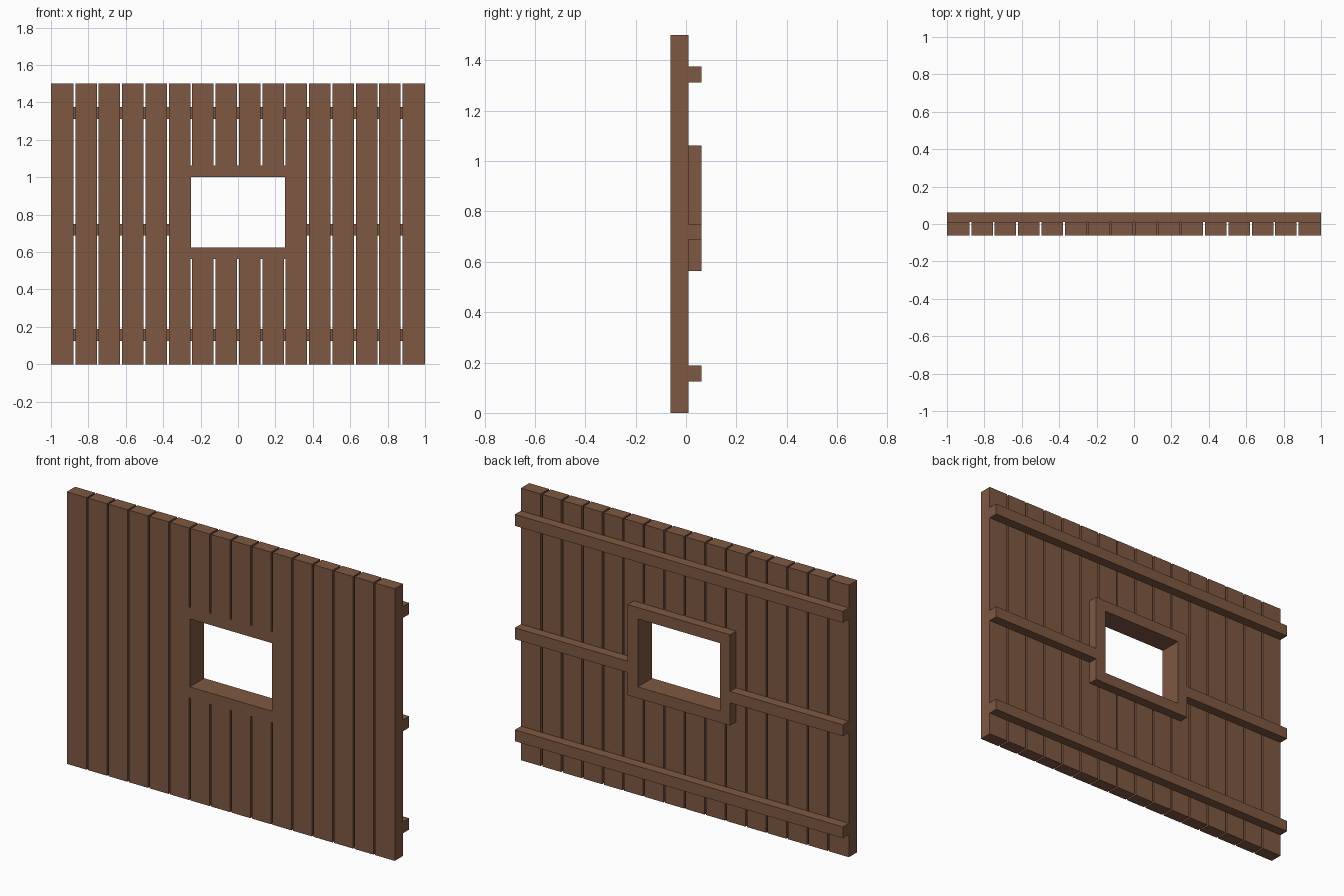
import bpy

if "Cube" in bpy.data.objects:
    bpy.data.objects.remove(bpy.data.objects["Cube"])

wood = bpy.data.materials.new("brown_wood")
wood.diffuse_color = (0.209, 0.098, 0.054, 1)
wood.use_nodes = True
wood.node_tree.nodes["Principled BSDF"].inputs["Base Color"].default_value = wood.diffuse_color

FRONT, MID, BACK = -0.0625, 0.0095, 0.0625   # depth layers
HEIGHT, PITCH, GAP = 1.5, 0.125, 0.01
WIN_X, WIN_LOW, WIN_TOP = 0.25, 0.625, 1.0   # window opening
TRIM = 0.0625


def box(name, x, y, z):
    """Axis-aligned box from (min, max) ranges."""
    verts = [(a, b, c) for a in x for b in y for c in z]
    faces = [(0, 1, 3, 2), (4, 6, 7, 5), (0, 4, 5, 1),
             (2, 3, 7, 6), (0, 2, 6, 4), (1, 5, 7, 3)]
    mesh = bpy.data.meshes.new(name)
    mesh.from_pydata(verts, [], faces)
    mesh.materials.append(wood)
    obj = bpy.data.objects.new(name, mesh)
    bpy.context.collection.objects.link(obj)
    return obj


# Vertical planks, split above and below the window
for i in range(16):
    left = -1 + i * PITCH
    x = (left + (GAP / 2 if i > 0 else 0), left + PITCH - (GAP / 2 if i < 15 else 0))
    if abs(left + PITCH / 2) < WIN_X:
        box("plank_lower", x, (FRONT, MID), (0, WIN_LOW - TRIM))
        box("plank_upper", x, (FRONT, MID), (WIN_TOP + TRIM, HEIGHT))
    else:
        box("plank", x, (FRONT, MID), (0, HEIGHT))


def ring(name, outer_x, y):
    """Four boards around the window opening."""
    box(name + "_head", (-outer_x, outer_x), y, (WIN_TOP, WIN_TOP + TRIM))
    box(name + "_sill", (-outer_x, outer_x), y, (WIN_LOW - TRIM, WIN_LOW))
    for x in ((-outer_x, -WIN_X), (WIN_X, outer_x)):
        box(name + "_jamb", x, y, (WIN_LOW, WIN_TOP))


# Window lining flush with the planks, and raised frame on the back
ring("window_lining", WIN_X + GAP / 2, (FRONT, MID))
ring("window_frame", WIN_X + TRIM, (MID, BACK))

# Horizontal rails on the back
for name, z in (("bottom_rail", 0.125), ("top_rail", 1.3125)):
    box(name, (-1, 1), (MID, BACK), (z, z + 0.0625))
for x in ((-1, -WIN_X - TRIM), (WIN_X + TRIM, 1)):
    box("middle_rail", x, (MID, BACK), (0.6875, 0.75))
